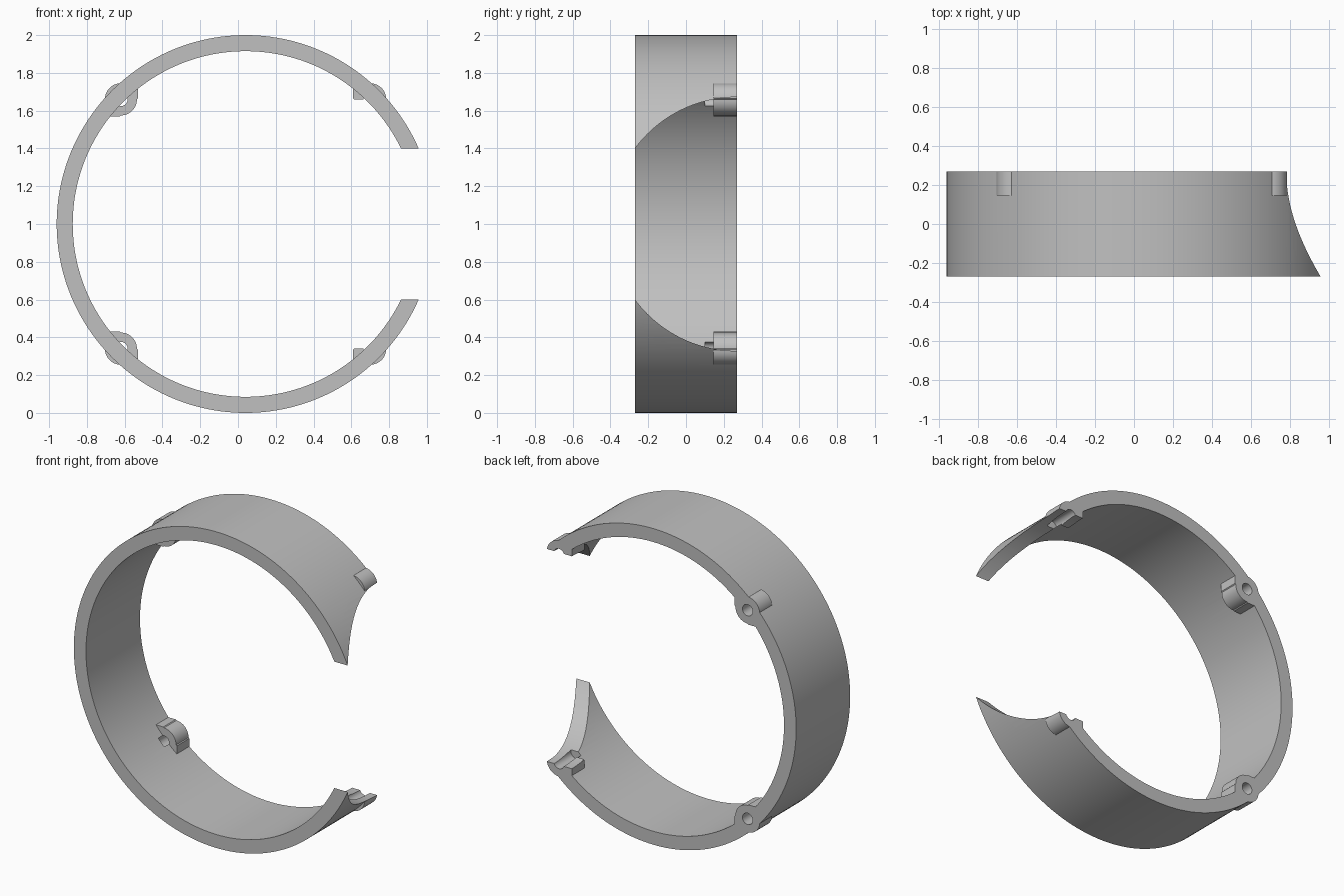
import bpy, bmesh, math
from mathutils import Vector

if "Cube" in bpy.data.objects:
    bpy.data.objects.remove(bpy.data.objects["Cube"], do_unlink=True)

CX, CZ = 0.04, 1.0              # ring axis
OUTER, INNER = 1.0, 0.915
FRONT, BACK = -0.27, 0.27
LUG_FRONT, HOLE_FRONT = 0.145, 0.10
LUG_OFFSET = 0.66               # lug centre from the axis, along x and z

grey = bpy.data.materials.new("plain grey")
grey.use_nodes = True
colour = (0.53, 0.53, 0.53, 1)
grey.diffuse_color = colour
grey.node_tree.nodes["Principled BSDF"].inputs["Base Color"].default_value = colour


def circle(x, z, r, n):
    return [(x + r * math.cos(math.tau * i / n), z + r * math.sin(math.tau * i / n)) for i in range(n)]


def prism(name, outline, y0, y1):
    """Extrude an x-z outline from y0 to y1."""
    bm = bmesh.new()
    face = bm.faces.new([bm.verts.new((x, y0, z)) for x, z in outline])
    new = bmesh.ops.extrude_face_region(bm, geom=[face])["geom"]
    bmesh.ops.translate(bm, verts=[v for v in new if isinstance(v, bmesh.types.BMVert)],
                        vec=Vector((0, y1 - y0, 0)))
    bmesh.ops.recalc_face_normals(bm, faces=bm.faces)
    mesh = bpy.data.meshes.new(name)
    bm.to_mesh(mesh)
    bm.free()
    mesh.materials.append(grey)
    obj = bpy.data.objects.new(name, mesh)
    bpy.context.collection.objects.link(obj)
    return obj


def combine(target, tool, operation):
    """Apply a boolean and remove the tool."""
    mod = target.modifiers.new("bool", "BOOLEAN")
    mod.operation, mod.solver, mod.object = operation, "EXACT", tool
    bpy.context.view_layer.objects.active = target
    bpy.ops.object.modifier_apply(modifier=mod.name)
    bpy.data.objects.remove(tool, do_unlink=True)


# Ring band
ring = prism("ring_band", circle(CX, CZ, OUTER, 192), FRONT, BACK)
combine(ring, prism("bore", circle(CX, CZ, INNER, 192), FRONT - 0.1, BACK + 0.1), "DIFFERENCE")

# Four screw lugs: round outer boss, chamfered inner block, blind hole from the back
corners = [(sx, sz) for sx in (-1, 1) for sz in (-1, 1)]
block = [(0.57, 0.73), (0.57, 0.665), (0.665, 0.57), (0.73, 0.57)]
for sx, sz in corners:
    x, z = CX + sx * LUG_OFFSET, CZ + sz * LUG_OFFSET
    combine(ring, prism("lug_boss", circle(x, z, 0.085, 48), LUG_FRONT, BACK), "UNION")
    outline = [(CX + sx * a, CZ + sz * b) for a, b in block]
    combine(ring, prism("lug_block", outline, LUG_FRONT, BACK), "UNION")
for sx, sz in corners:
    x, z = CX + sx * LUG_OFFSET, CZ + sz * LUG_OFFSET
    combine(ring, prism("screw_hole", circle(x, z, 0.036, 32), HOLE_FRONT, BACK + 0.1), "DIFFERENCE")

# Curved opening on the +x side, a round cut running along x
cutter = prism("opening_cutter", circle(0, 0, 0.672, 160), 0.2, 1.4)
for v in cutter.data.vertices:
    a, depth, b = v.co
    v.co = (depth, BACK + a, CZ + b)
cutter.data.flip_normals()
bm = bmesh.new()
bm.from_mesh(cutter.data)
bmesh.ops.recalc_face_normals(bm, faces=bm.faces)
bm.to_mesh(cutter.data)
bm.free()
combine(ring, cutter, "DIFFERENCE")

# Smooth curved walls, sharp rims
bpy.ops.object.select_all(action="DESELECT")
ring.select_set(True)
bpy.context.view_layer.objects.active = ring
bpy.ops.object.shade_smooth_by_angle(angle=math.radians(30))
